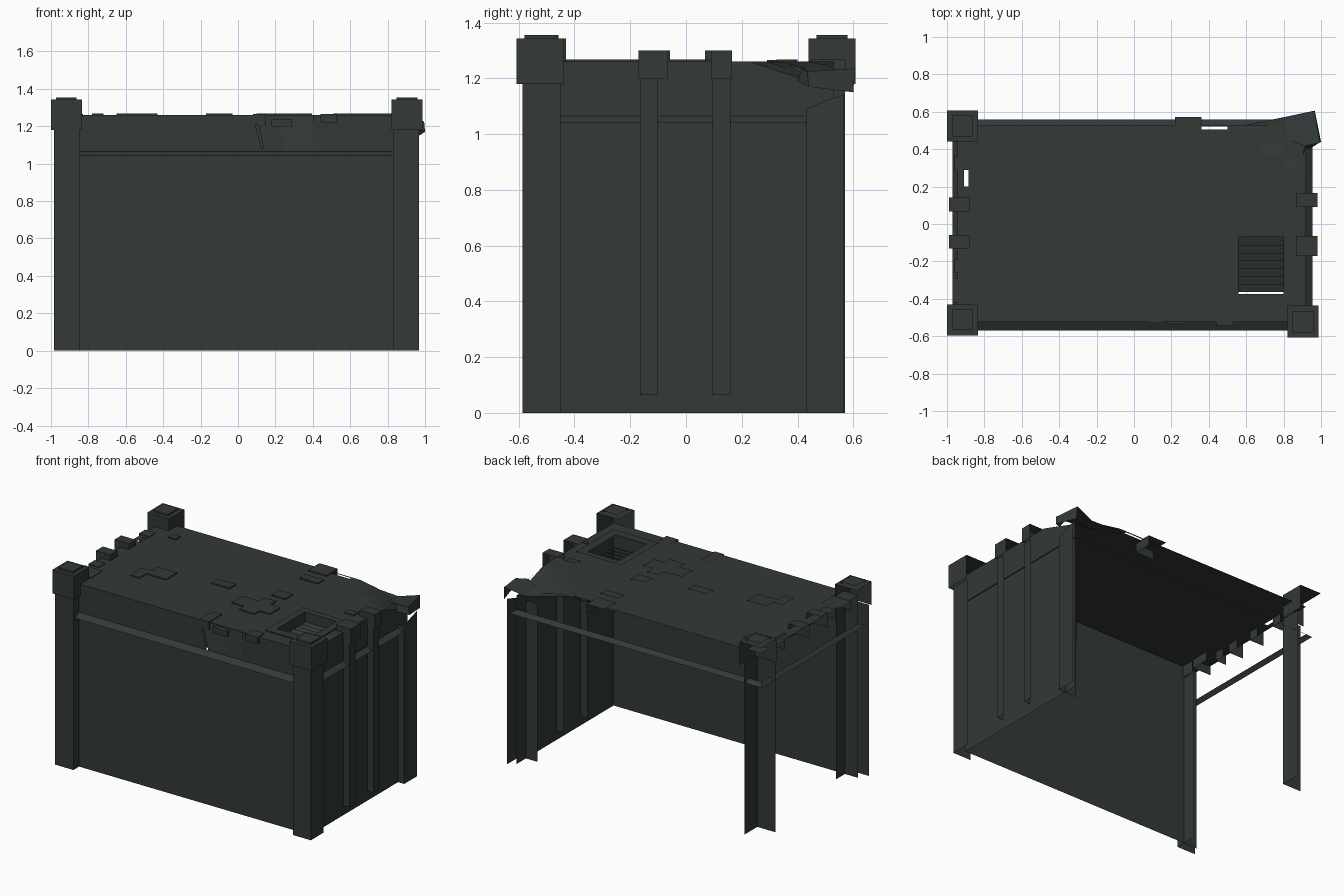
import bpy, bmesh, math
from mathutils import Vector

if "Cube" in bpy.data.objects:
    bpy.data.objects.remove(bpy.data.objects["Cube"])

mat = bpy.data.materials.new("dark green grey metal")
mat.diffuse_color = (0.033, 0.041, 0.040, 1)
mat.use_nodes = True
mat.node_tree.nodes["Principled BSDF"].inputs["Base Color"].default_value = mat.diffuse_color


def make(name, polys):
    """Object from a list of polygons (each a list of 3D points)."""
    bm = bmesh.new()
    for p in polys:
        bm.faces.new([bm.verts.new(v) for v in p])
    bmesh.ops.remove_doubles(bm, verts=bm.verts, dist=0.0002)
    me = bpy.data.meshes.new(name)
    bm.to_mesh(me)
    bm.free()
    me.materials.append(mat)
    ob = bpy.data.objects.new(name, me)
    bpy.context.collection.objects.link(ob)
    return ob


def shell(x0, x1, y0, y1, z0, z1, sides="RFT"):
    """Open box: only the right (+x), front (-y) and top faces exist."""
    out = []
    if "R" in sides:
        out.append([(x1, y0, z0), (x1, y1, z0), (x1, y1, z1), (x1, y0, z1)])
    if "F" in sides:
        out.append([(x0, y0, z0), (x1, y0, z0), (x1, y0, z1), (x0, y0, z1)])
    if "T" in sides:
        out.append([(x0, y0, z1), (x1, y0, z1), (x1, y1, z1), (x0, y1, z1)])
    return out


def shells(name, boxes, sides="RFT"):
    return make(name, [f for b in boxes for f in shell(*b, sides)])


XL, XR, YF, YB = -0.97, 0.955, -0.57, 0.56      # outer edge of the ledge
xl, xr, yf, yb = -0.945, 0.92, -0.525, 0.53     # walls and roof
ZW, ZL, ZR = 1.04, 1.065, 1.26                  # ledge bottom, ledge top, roof


def roof_z(x, y):
    """Roof sags towards the damaged back right corner."""
    return ZR - 0.10 * min(1, max(0, (x + y - 1.15) / 0.30))


# main walls (front and right)
shells("front_and_right_walls", [(xl, xr, yf, yb, 0, ZL)], "RF")

# sloped ledge around all four sides
outer = [(XL, YF), (XR, YF), (XR, YB), (XL, YB)]
inner = [(xl, yf), (xr, yf), (xr, yb), (xl, yb)]
make("sloped_ledge", [[(*outer[i], ZW), (*outer[(i + 1) % 4], ZW),
                       (*inner[(i + 1) % 4], ZL), (*inner[i], ZL)] for i in range(4)])

# upper front band with a torn panel
make("upper_front_band", [
    [(xl, yf, ZL), (0.13, yf, ZL), (0.08, yf, ZR), (xl, yf, ZR)],
    [(0.40, yf, ZL), (xr, yf, ZL), (xr, yf, ZR), (0.40, yf, ZR)]])
make("bent_front_panel", [
    [(0.14, yf, ZL), (0.25, yf, ZL), (0.22, -0.50, ZR), (0.10, -0.53, ZR)],
    [(0.25, yf, ZL), (0.40, yf, ZL), (0.40, -0.515, ZR), (0.22, -0.50, ZR)]])
make("torn_panel_backing", [[(0.05, -0.495, ZL), (0.2, -0.495, ZL), (0.2, -0.495, ZR), (0.05, -0.495, ZR)]])

# upper right band follows the sagging roof
ys_band = [yf, 0.23, 0.33, 0.43, yb]
make("upper_right_band", [[(xr, a, ZL), (xr, b, ZL), (xr, b, roof_z(xr, b)), (xr, a, roof_z(xr, a))]
                          for a, b in zip(ys_band, ys_band[1:])])

# roof panel with hatch opening and small holes
HX0, HX1, HY0, HY1 = 0.56, 0.80, -0.375, -0.07
xs = [xl, -0.91, -0.885, 0.12, 0.36, 0.50, HX0, 0.68, HX1, 0.86, xr]
ys = [yf, HY0, HY1, 0.10, 0.20, 0.29, 0.36, 0.43, 0.505, 0.52, yb]
polys = []
for a, b in zip(xs, xs[1:]):
    for c, d in zip(ys, ys[1:]):
        mx, my = (a + b) / 2, (c + d) / 2
        if HX0 < mx < HX1 and HY0 < my < HY1:
            continue
        if -0.91 < mx < -0.88 and 0.20 < my < 0.29:
            continue
        if 0.36 < mx < 0.50 and 0.505 < my < 0.52:
            continue
        polys.append([(p, q, roof_z(p, q)) for p, q in ((a, c), (b, c), (b, d), (a, d))])
make("roof", polys)

# corner posts (the back right one is torn off below its cap)
shells("corner_posts", [
    (-0.985, -0.845, -0.587, -0.43, 0, 1.18),
    (0.83, 0.967, -0.587, -0.45, 0, 1.18),
    (-0.985, -0.845, 0.43, 0.57, 0, 1.18)], "RF")
make("torn_back_right_post", [
    [(0.967, 0.43, 0), (0.967, 0.567, 0), (0.967, 0.567, 1.14), (0.967, 0.50, 1.12), (0.967, 0.43, 1.09)],
    [(0.83, 0.43, 0), (0.967, 0.43, 0), (0.967, 0.43, 1.09), (0.83, 0.43, 1.09)]])

# corner caps with a thin raised plate on top
caps = [(-1.0, -0.835, -0.595, -0.43), (0.82, 0.987, -0.608, -0.437), (-1.0, -0.835, 0.44, 0.608)]
shells("corner_caps", [(*c, 1.18, 1.342) for c in caps])
shells("corner_cap_plates", [(a + .028, b - .028, c + .028, d - .028, 1.342, 1.355) for a, b, c, d in caps])

# side ribs on the right wall and rib caps on both roof edges
ribs = [-0.1325, 0.1275]
shells("right_wall_ribs", [(0.865, 0.965, y - 0.032, y + 0.032, 0.065, 1.20) for y in ribs], "RF")
shells("right_rib_caps", [(0.865, 0.98, y - 0.037, y + 0.037, 1.20, 1.30) for y in ribs[1:]])
shells("front_right_rib_cap", [(0.865, 0.98, -0.17, -0.065, 1.20, 1.30)])
shells("left_rib_caps", [(-0.99, -0.88, y - 0.037, y + 0.037, 1.20, 1.30) for y in (-0.095, 0.105)])
shells("left_edge_clips", [(-0.96, -0.88, y - 0.035, y + 0.035, 1.20, 1.265) for y in (-0.225, 0.325)])

# larger blocks along the roof edges
shells("roof_edge_blocks", [
    (-0.97, -0.83, -0.42, -0.29, 1.20, 1.265), (0.22, 0.36, 0.45, 0.572, 1.20, 1.268),
    (0.44, 0.53, -0.545, -0.47, 1.22, 1.266), (0.08, 0.15, -0.53, -0.39, 1.21, 1.266),
    (0.18, 0.29, -0.535, -0.48, 1.20, 1.24)])

# thin plates scattered over the roof
shells("roof_plates", [(*p, ZR, ZR + 0.008) for p in [
    (-0.78, -0.72, 0.35, 0.40), (-0.58, -0.43, -0.17, -0.05), (-0.65, -0.58, -0.245, -0.12),
    (-0.17, -0.03, -0.05, 0.02), (0.24, 0.345, 0.02, 0.105), (0.24, 0.38, 0.325, 0.39),
    (0.76, 0.835, 0.07, 0.12), (0.10, 0.395, -0.215, -0.10), (0.20, 0.315, -0.27, -0.215),
    (0.235, 0.32, -0.10, -0.04)]])

# hatch frame, recess and louvre slats
fz = ZR + 0.008
fr = [(0.51, -0.43), (0.855, -0.43), (0.855, -0.03), (0.51, -0.022)]
op = [(HX0, HY0), (HX1, HY0), (HX1, HY1), (HX0, HY1)]
polys = [[(*fr[i], fz), (*fr[(i + 1) % 4], fz), (*op[(i + 1) % 4], fz), (*op[i], fz)] for i in range(4)]
for i in (0, 1):
    polys.append([(*fr[i], ZR), (*fr[i + 1], ZR), (*fr[i + 1], fz), (*fr[i], fz)])
make("hatch_frame", polys)
make("hatch_recess", [
    [(HX0, HY0, 1.17), (HX0, HY1, 1.17), (HX0, HY1, fz), (HX0, HY0, fz)],
    [(HX0, HY1, 1.17), (HX1, HY1, 1.17), (HX1, HY1, fz), (HX0, HY1, fz)]])
slats = []
for i in range(7):
    y = HY0 + 0.011 + i * 0.042
    slats.append([(HX0, y, 1.185), (HX1, y, 1.185), (HX1, y + 0.042, 1.20), (HX0, y + 0.042, 1.20)])
make("hatch_slats", slats)

# torn plate curling over the damaged corner, with a bent skirt
top = [(0.80, 0.48, 1.20), (0.83, 0.45, 1.22), (0.91, 0.415, 1.235), (0.995, 0.435, 1.225),
       (0.965, 0.606, 1.235), (0.82, 0.575, 1.20)]
skirt = [top[2], (0.935, 0.40, 1.19), (1.0, 0.44, 1.17), (0.968, 0.60, 1.15)]
make("torn_corner_plate", [top, skirt[:3] + [top[3]], [top[3], skirt[2], skirt[3], top[4]]])
make("torn_roof_strip", [
    [(0.47, 0.49, 1.262), (0.62, 0.48, 1.24), (0.80, 0.48, 1.20), (0.82, 0.575, 1.20), (0.62, 0.535, 1.235)],
    [(0.90, 0.36, 1.25), (0.94, 0.45, 1.20), (0.91, 0.415, 1.235)]])
